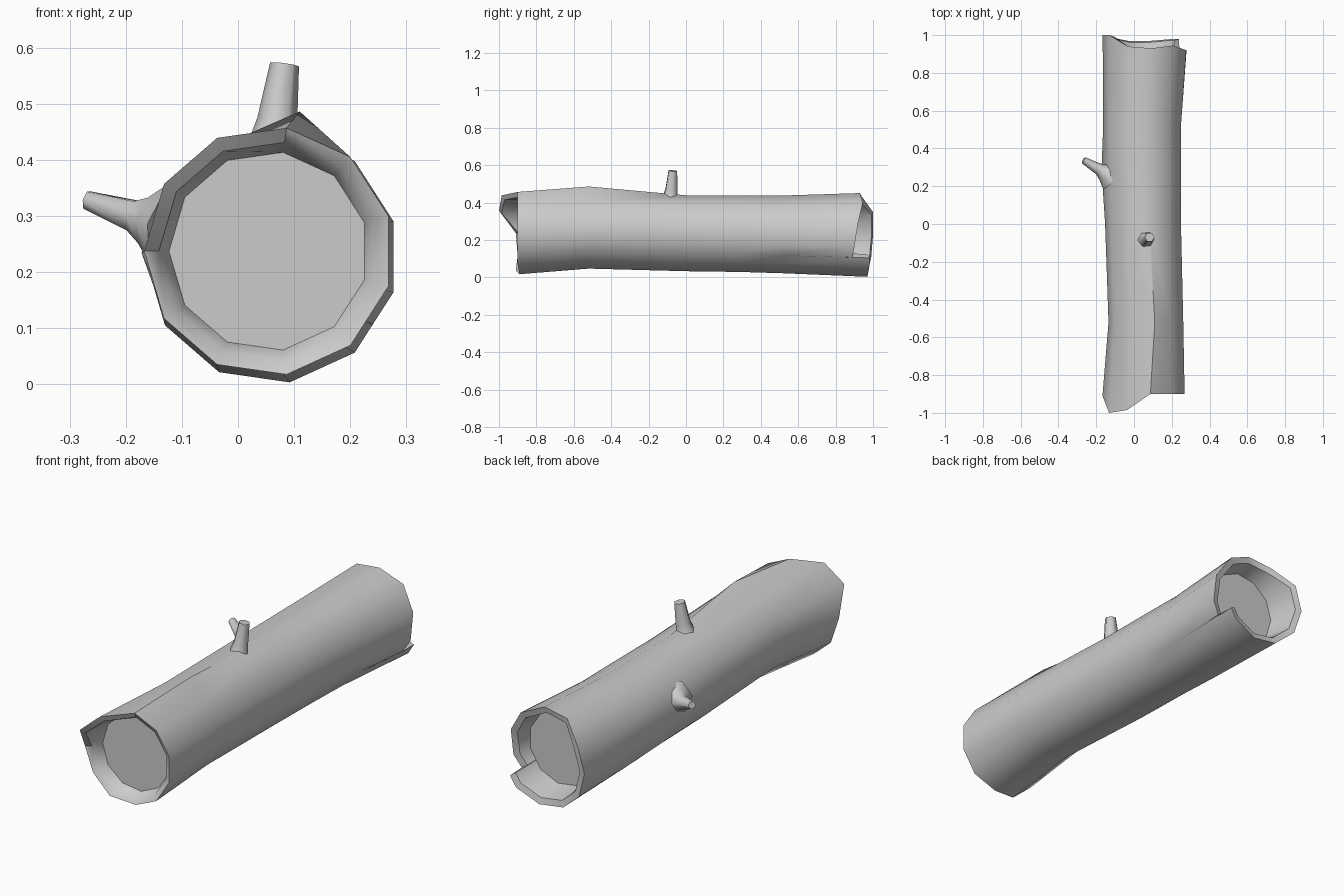
import bpy, bmesh, math
from mathutils import Vector

if "Cube" in bpy.data.objects:
    bpy.data.objects.remove(bpy.data.objects["Cube"])


def finish(bm, name, angle):
    bmesh.ops.recalc_face_normals(bm, faces=bm.faces)
    me = bpy.data.meshes.new(name)
    bm.to_mesh(me)
    bm.free()
    ob = bpy.data.objects.new(name, me)
    bpy.context.collection.objects.link(ob)
    bpy.context.view_layer.objects.active = ob
    ob.select_set(True)
    bpy.ops.object.shade_smooth_by_angle(angle=math.radians(angle))
    ob.select_set(False)
    return ob


def loft(bm, rings):
    """Skin a list of closed rings and cap both ends."""
    loops = [[bm.verts.new(p) for p in r] for r in rings]
    n = len(loops[0])
    for a, b in zip(loops, loops[1:]):
        for i in range(n):
            j = (i + 1) % n
            bm.faces.new((a[i], a[j], b[j], b[i]))
    bm.faces.new(loops[0])
    bm.faces.new(loops[-1])
    return loops


# Trunk: 11 sides, with one side split by the notch in the back rim
STEP = 360 / 11
angles = [STEP * (k + 0.5) for k in range(10)] + [325.6, 326.4, STEP * 10.5]
front_y = [-.90, -.90, -.90, -.985, -1.0, -.91, -.90, -.91, -.89, -.90, -.90, -.90, -.90]
back_y = [.92, .945, .93, .94, 1.0, 1.0, .99, .97, .97, .98, .98, .89, .90]


def ring(cx, cz, r, ys):
    pts = []
    for a, y in zip(angles, ys):
        rr = r
        if 320 < a < 330:                       # keep the split side flat
            rr *= math.cos(math.radians(STEP / 2))
        t = math.radians(a)
        pts.append(Vector((cx + rr * math.cos(t), y, cz + rr * math.sin(t))))
    return pts


def flat(y):
    return [y] * len(angles)


bump = ring(.067, .247, .202, flat(-.52))
bump[2] = Vector((.11, -.52, .486))             # raised knuckle on top
swell = ring(.050, .234, .207, flat(.29))
swell[5].x = -.172                              # swelling under the side twig

rings = [
    ring(.055, .237, .178, flat(-.84)),         # front recess floor
    ring(.055, .237, .196, [y + .015 for y in front_y]),
    ring(.055, .237, .222, front_y),
    bump,
    ring(.052, .236, .205, flat(0)),
    swell,
    ring(.047, .230, .210, flat(.52)),
    ring(.060, .227, .226, back_y),
    ring(.060, .227, .196, [y - .008 for y in back_y]),
    ring(.060, .230, .176, flat(.84)),          # back recess floor
]
bm = bmesh.new()
loft(bm, rings)
finish(bm, "log_trunk", 42)


# Broken twigs: tapered six-sided stubs with a flared foot
def twig(name, stations):
    pts = [Vector(s[:3]) for s in stations]
    q = (pts[-1] - pts[0]).to_track_quat('Z', 'Y')
    out = []
    for p, s in zip(pts, stations):
        out.append([p + q @ Vector((s[3] * math.cos(k * math.pi / 3),
                                    s[3] * math.sin(k * math.pi / 3), 0))
                    for k in range(6)])
    bm = bmesh.new()
    loft(bm, out)
    finish(bm, name, 62)


twig("top_twig", [(.060, -.085, .40, .060), (.064, -.083, .435, .043),
                  (.070, -.078, .47, .036), (.083, -.070, .57, .026)])
twig("side_twig", [(-.120, .255, .285, .085), (-.158, .272, .292, .048),
                   (-.185, .290, .300, .031), (-.268, .338, .328, .018)])
